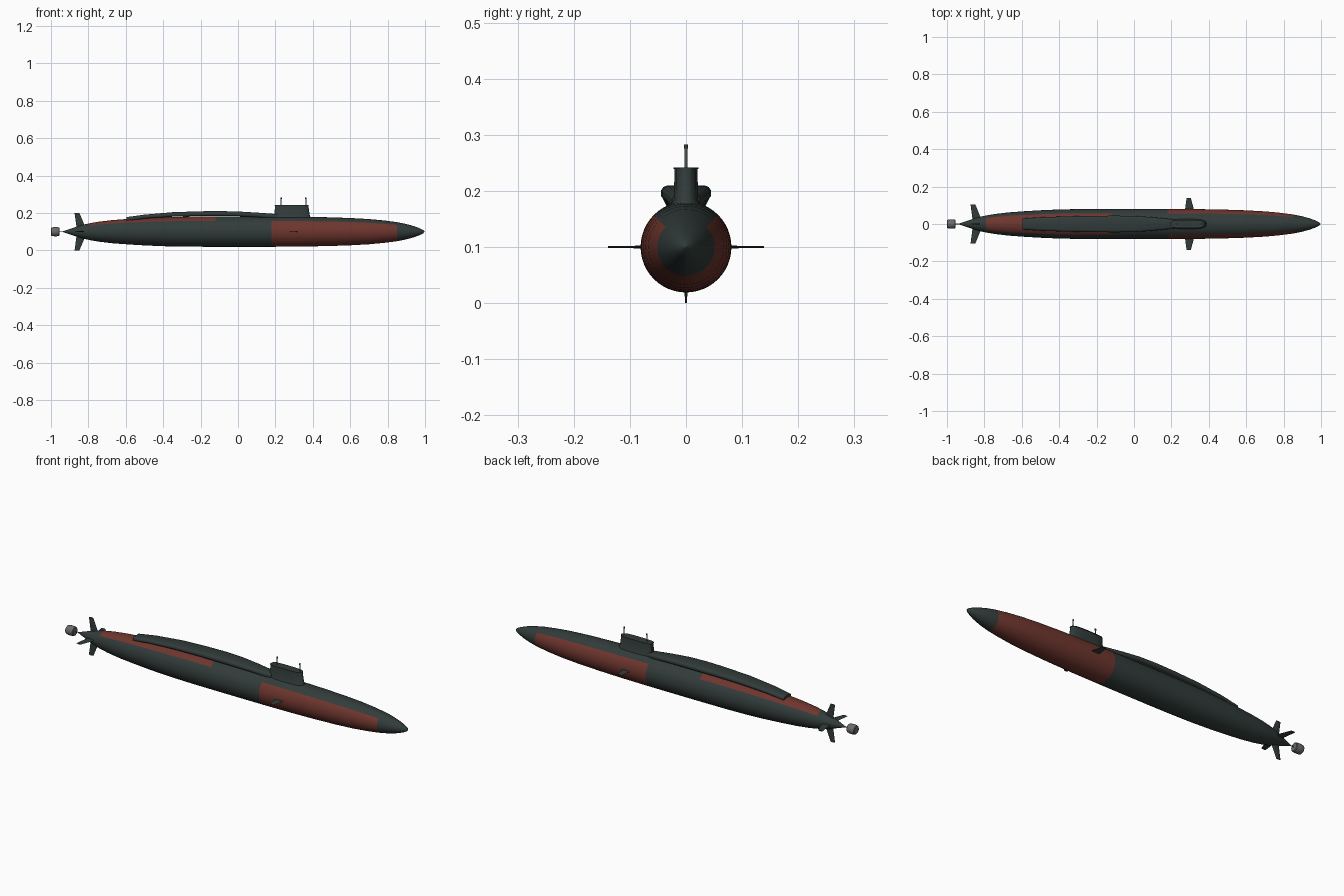
import bpy, bmesh, math

if "Cube" in bpy.data.objects:
    bpy.data.objects.remove(bpy.data.objects["Cube"])


def material(name, rgb):
    m = bpy.data.materials.new(name)
    m.diffuse_color = (*rgb, 1)
    m.use_nodes = True
    m.node_tree.nodes["Principled BSDF"].inputs["Base Color"].default_value = m.diffuse_color
    return m


DARK = material("dark grey green", (0.031, 0.045, 0.042))
RED = material("dull red", (0.155, 0.036, 0.027))
GREY = material("metal grey", (0.14, 0.15, 0.145))


def loft(name, rings, mats, angle=35, rule=None):
    """Skin a row of equal-sized closed rings and cap both ends."""
    bm = bmesh.new()
    rows = [[bm.verts.new(p) for p in ring] for ring in rings]
    n = len(rows[0])
    for a, b in zip(rows, rows[1:]):
        for i in range(n):
            j = (i + 1) % n
            bm.faces.new((a[i], a[j], b[j], b[i]))
    bm.faces.new(rows[0])
    bm.faces.new(rows[-1])
    bmesh.ops.recalc_face_normals(bm, faces=bm.faces)
    if rule:
        for f in bm.faces:
            f.material_index = rule(f.calc_center_median())
    me = bpy.data.meshes.new(name)
    bm.to_mesh(me)
    bm.free()
    for m in mats:
        me.materials.append(m)
    ob = bpy.data.objects.new(name, me)
    bpy.context.collection.objects.link(ob)
    bpy.ops.object.select_all(action='DESELECT')
    ob.select_set(True)
    bpy.context.view_layer.objects.active = ob
    bpy.ops.object.shade_smooth_by_angle(angle=math.radians(angle))
    return ob


AXIS_Z = 0.1


def lathe_x(name, profile, mats, n=48, rule=None):
    """Revolve (x, radius) points around the long axis of the boat."""
    rings = [[(x, r * math.sin(2 * math.pi * i / n), AXIS_Z + r * math.cos(2 * math.pi * i / n))
              for i in range(n)] for x, r in profile]
    return loft(name, rings, mats, rule=rule)


def post(name, x, z0, z1, r, mat, n=12):
    rings = [[(x + r * math.cos(2 * math.pi * i / n), r * math.sin(2 * math.pi * i / n), z)
              for i in range(n)] for z in (z0, z1)]
    return loft(name, rings, [mat])


def fin(name, root, tip, r0, r1, thick, turn):
    """Tapered plane; root and tip are (rear x, front x); turn is its angle around the hull."""
    c, s = math.cos(turn), math.sin(turn)
    rings = []
    for (xa, xb), r, t in ((root, r0, thick), (tip, r1, thick * 0.7)):
        d = xb - xa
        section = [(xa, 0), (xa + 0.35 * d, -t), (xb - 0.2 * d, -t), (xb, 0),
                   (xb - 0.2 * d, t), (xa + 0.35 * d, t)]
        rings.append([(x, r * c - h * s, AXIS_Z + r * s + h * c) for x, h in section])
    return loft(name, rings, [DARK])


# Hull: red belly belt forward, red deck panel aft, split 45 degrees off the top
def hull_colour(p):
    off_top = math.degrees(math.atan2(abs(p.y), p.z - AXIS_Z))
    if 0.18 < p.x < 0.85 and off_top > 45:
        return 1
    if -0.79 < p.x < -0.12 and off_top < 45:
        return 1
    return 0


hull_profile = [(-0.94, 0.0006), (-0.90, 0.014), (-0.86, 0.028), (-0.82, 0.039), (-0.79, 0.0455),
                (-0.74, 0.054), (-0.67, 0.062), (-0.59, 0.068), (-0.49, 0.074), (-0.39, 0.078),
                (-0.27, 0.0802), (-0.12, 0.081), (0.03, 0.081), (0.18, 0.0808), (0.34, 0.0796),
                (0.48, 0.077), (0.60, 0.073), (0.70, 0.0675), (0.78, 0.060), (0.85, 0.051),
                (0.90, 0.041), (0.94, 0.030), (0.97, 0.019), (0.99, 0.009), (0.998, 0.0006)]
lathe_x("hull", hull_profile, [DARK, RED], rule=hull_colour)

# Propulsor on its thin shaft
lathe_x("propulsor", [(-1.0, 0.019), (-0.997, 0.0225), (-0.985, 0.0245), (-0.968, 0.0245),
                      (-0.957, 0.0225), (-0.954, 0.019)], [GREY], n=24)
lathe_x("shaft", [(-0.96, 0.002), (-0.93, 0.002)], [GREY], n=8)

# Raised deck casing behind the sail: (x, half width, bottom, top)
stations = [(-0.595, 0.030, 0.155, 0.178), (-0.50, 0.036, 0.170, 0.191), (-0.35, 0.041, 0.180, 0.204),
            (-0.20, 0.0435, 0.184, 0.209), (-0.10, 0.0445, 0.184, 0.210), (0.0, 0.043, 0.183, 0.208),
            (0.10, 0.036, 0.178, 0.202), (0.21, 0.025, 0.165, 0.194)]
rings = []
for x, w, b, t in stations:
    half = [(w - 0.006, b), (w, b + 0.006), (w, t - 0.009), (w - 0.004, t - 0.003), (w - 0.012, t)]
    rings.append([(x, y, z) for y, z in half] + [(x, -y, z) for y, z in reversed(half)])
loft("deck_casing", rings, [DARK], angle=50)


# Sail: rounded plan, flared foot, slim cap
def sail_ring(x0, x1, w, z):
    half = [(x0, 0.5 * w), (x0 + 0.012, 0.85 * w), (x0 + 0.05, w), (x1 - 0.06, w),
            (x1 - 0.02, 0.85 * w), (x1 - 0.004, 0.5 * w), (x1, 0.2 * w)]
    return [(x, y, z) for x, y in half] + [(x, -y, z) for x, y in reversed(half)]


loft("sail", [sail_ring(0.192, 0.388, 0.028, 0.160), sail_ring(0.192, 0.388, 0.026, 0.178),
              sail_ring(0.194, 0.384, 0.0215, 0.186), sail_ring(0.198, 0.376, 0.0205, 0.239)], [DARK])
loft("sail_cap", [sail_ring(0.196, 0.378, 0.0225, 0.239), sail_ring(0.196, 0.378, 0.0225, 0.242)], [DARK])

# Masts with dark heads
for i, x in enumerate((0.23, 0.363), 1):
    post(f"mast_{i}", x, 0.235, 0.278, 0.0024, GREY)
    post(f"mast_head_{i}", x, 0.276, 0.283, 0.004, DARK)

# Bow planes and the four stern fins
for label, turn in (("left", math.pi), ("right", 0)):
    fin("bow_plane_" + label, (0.272, 0.322), (0.281, 0.304), 0.07, 0.139, 0.002, turn)
for i in range(4):
    fin(f"stern_fin_{i + 1}", (-0.862, -0.812), (-0.874, -0.848), 0.015,
        0.1 if i % 2 else 0.105, 0.003, i * math.pi / 2)
